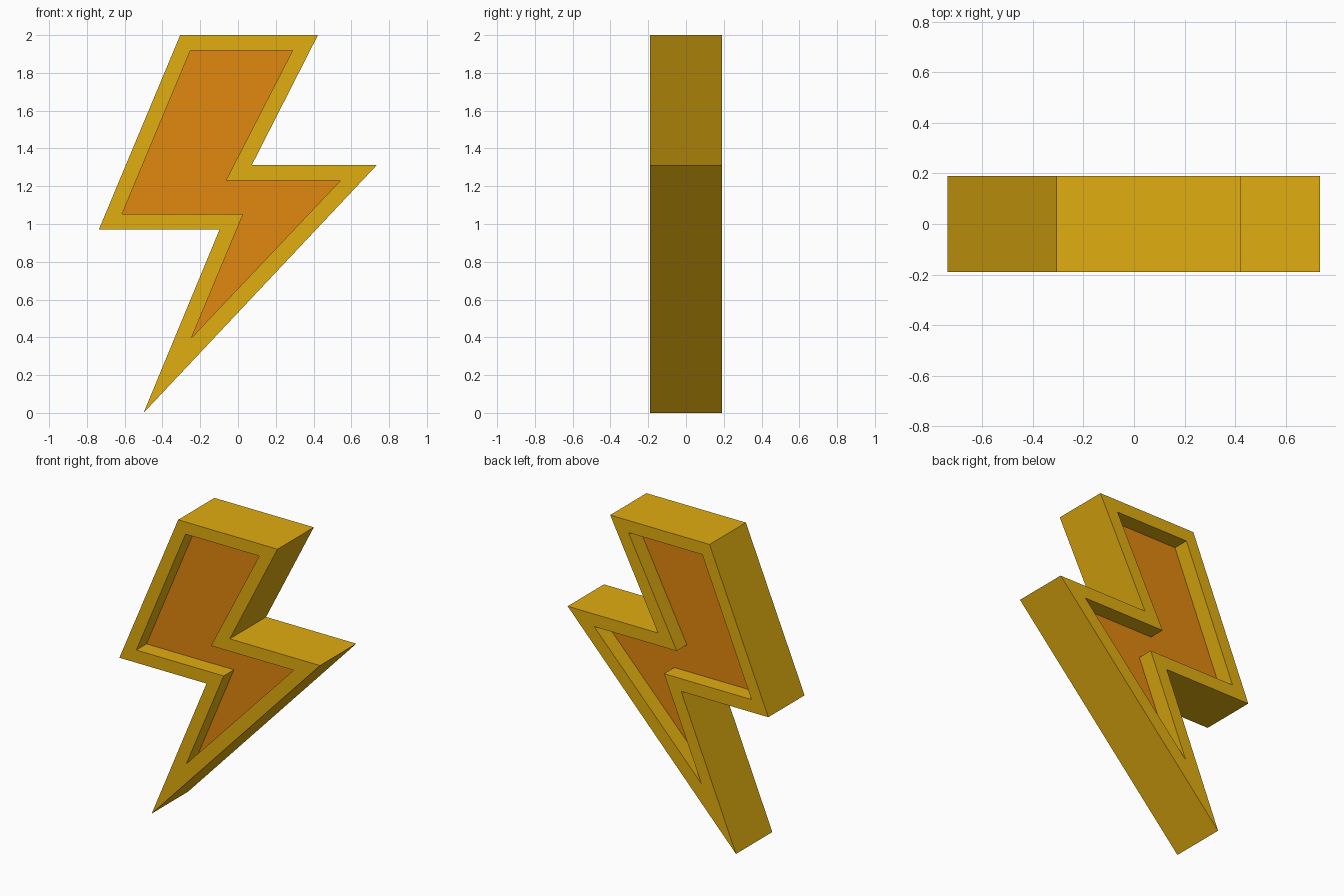
import bpy
import bmesh

if "Cube" in bpy.data.objects:
    bpy.data.objects.remove(bpy.data.objects["Cube"])

HALF = 0.19    # half thickness of the bolt
FLOOR = 0.083  # half thickness at the recessed panels

# Front profiles (x, z): outer edge and matching edge of the recess
outer = [(-0.306, 2.0), (0.423, 2.0), (0.073, 1.312), (0.735, 1.312),
         (-0.5, 0.0), (-0.098, 0.97), (-0.737, 0.97)]
inner = [(-0.252, 1.919), (0.289, 1.919), (-0.065, 1.229), (0.541, 1.229),
         (-0.246, 0.398), (0.028, 1.054), (-0.613, 1.054)]


def material(name, colour):
    m = bpy.data.materials.new(name)
    m.diffuse_color = (*colour, 1.0)
    m.use_nodes = True
    m.node_tree.nodes["Principled BSDF"].inputs["Base Color"].default_value = m.diffuse_color
    return m


yellow = material("golden yellow", (0.753, 0.418, 0.0052))
orange = material("deep orange", (0.753, 0.242, 0.0052))

# Loops from front panel, over the rim and sides, to the back panel
bm = bmesh.new()
loops = [[bm.verts.new((x, y, z)) for x, z in profile]
         for profile, y in ((inner, -FLOOR), (inner, -HALF), (outer, -HALF),
                            (outer, HALF), (inner, HALF), (inner, FLOOR))]

# Rim, outer sides and recess walls
n = len(outer)
for a, b in zip(loops, loops[1:]):
    for i in range(n):
        j = (i + 1) % n
        bm.faces.new((a[i], a[j], b[j], b[i]))

# Orange recessed panels, front and back
for loop in (loops[0], loops[-1]):
    bm.faces.new(loop).material_index = 1

bmesh.ops.recalc_face_normals(bm, faces=bm.faces)

# The recess floors are concave outlines, so cut them into triangles
bmesh.ops.triangulate(bm, faces=[f for f in bm.faces if len(f.verts) > 4])

mesh = bpy.data.meshes.new("lightning_bolt")
bm.to_mesh(mesh)
bm.free()
mesh.materials.append(yellow)
mesh.materials.append(orange)
bolt = bpy.data.objects.new("lightning_bolt", mesh)
bpy.context.collection.objects.link(bolt)
